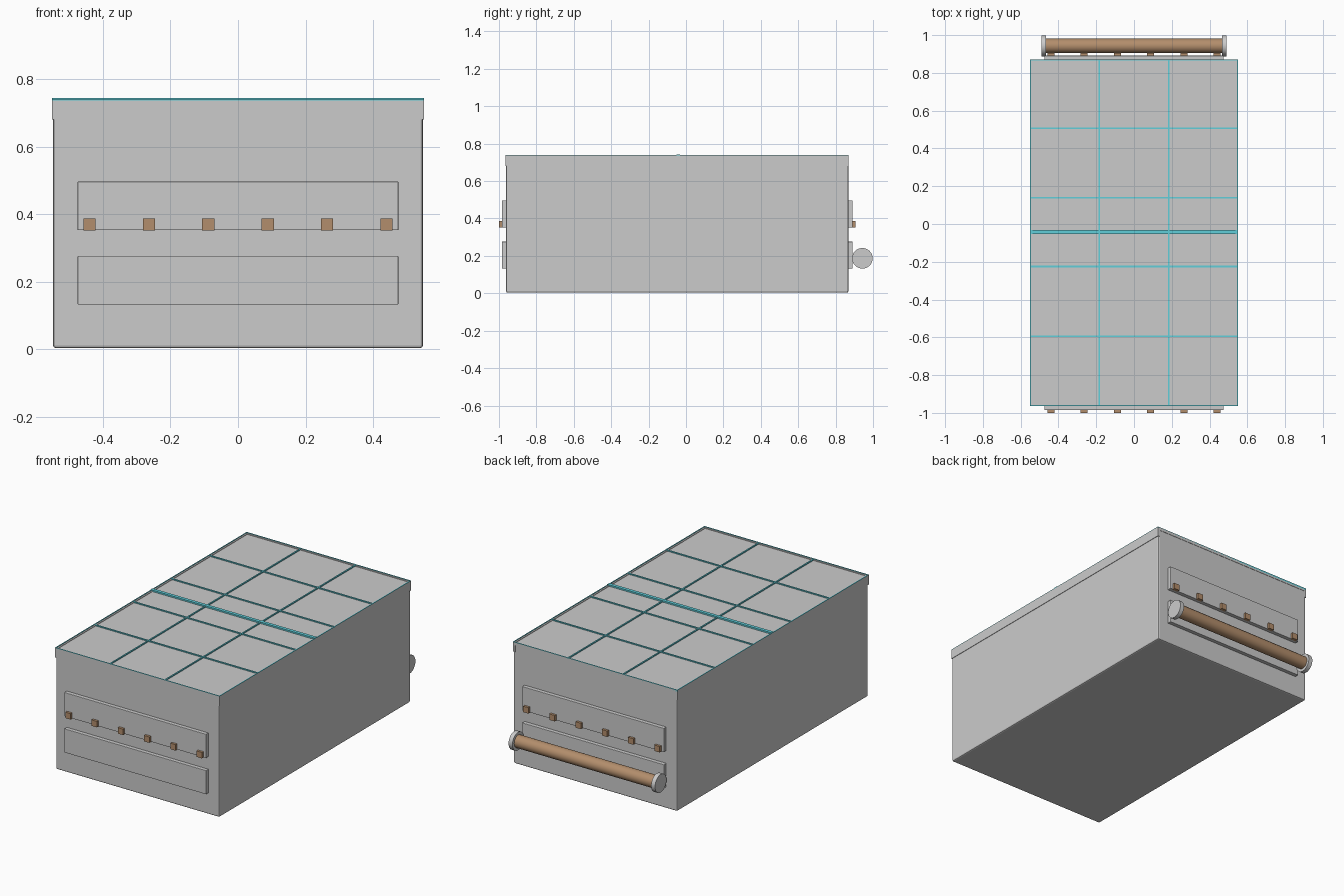
import bpy, math

if "Cube" in bpy.data.objects:
    bpy.data.objects.remove(bpy.data.objects["Cube"])

def material(name, color):
    m = bpy.data.materials.new(name)
    m.diffuse_color = color
    m.use_nodes = True
    m.node_tree.nodes["Principled BSDF"].inputs["Base Color"].default_value = m.diffuse_color
    return m

wood = material("wood_brown", (0.45, 0.27, 0.15, 1))
cyan = material("seam_cyan", (0.12, 0.62, 0.70, 1))

def box(name, x0, x1, y0, y1, z0, z1, mat=None, bevel=0):
    bpy.ops.mesh.primitive_cube_add(size=1, location=((x0+x1)/2, (y0+y1)/2, (z0+z1)/2))
    o = bpy.context.object
    o.name = name
    o.scale = (x1-x0, y1-y0, z1-z0)
    bpy.ops.object.transform_apply(location=False, rotation=False, scale=True)
    if mat:
        o.data.materials.append(mat)
    if bevel:
        b = o.modifiers.new("bevel", 'BEVEL')
        b.width, b.segments = bevel, 2
    return o

def cylinder(name, x, r, length, mat=None, bevel=0):
    bpy.ops.mesh.primitive_cylinder_add(vertices=32, radius=r, depth=length,
        location=(x, 0.943, 0.187), rotation=(0, math.pi/2, 0))
    o = bpy.context.object
    o.name = name
    if mat:
        o.data.materials.append(mat)
    bpy.ops.object.shade_smooth_by_angle(angle=math.radians(40))

X, Y0, Y1, TOP = 0.548, -0.962, 0.868, 0.734

# main body
box("body", -X, X, Y0, Y1, 0.003, TOP, bevel=0.008)

# edge trim round the top
for s, side in ((-1, "left"), (1, "right")):
    xa, xb = sorted((s*0.537, s*0.551))
    box("top_rail_" + side, xa, xb, Y0-0.002, Y1+0.002, 0.68, 0.737)
box("top_rail_front", -0.537, 0.537, Y0-0.002, Y0+0.012, 0.72, 0.737)
box("top_rail_back", -0.537, 0.537, Y1-0.012, Y1+0.002, 0.72, 0.737)

# seams on the lid
ya, yb = Y0-0.002, Y1+0.002
for i, x in enumerate((-0.5485, -0.185, 0.183, 0.5485)):
    w = 0.0025 if abs(x) > 0.5 else 0.004
    box(f"seam_long_{i}", x-w, x+w, ya, yb, 0.73, 0.740, cyan)
for i, y in enumerate((ya+0.0025, -0.593, -0.225, 0.14, 0.507, yb-0.0025)):
    w = 0.0025 if i in (0, 5) else 0.004
    box(f"seam_cross_{i}", -0.551, 0.551, y-w, y+w, 0.73, 0.740, cyan)
box("centre_bar", -0.551, 0.551, -0.052, -0.032, 0.728, 0.743, cyan)

# plates and pegs on both ends
for s, end, y in ((-1, "front", Y0), (1, "back", Y1)):
    a, b = sorted((y - s*0.003, y + s*0.023))
    box("upper_plate_" + end, -0.475, 0.475, a, b, 0.352, 0.496, bevel=0.002)
    box("lower_plate_" + end, -0.475, 0.475, a, b, 0.132, 0.276, bevel=0.002)
    a, b = sorted((y + s*0.018, y + s*0.038))
    for i in range(6):
        x = -0.44 + i*0.176
        box(f"peg_{end}_{i}", x-0.018, x+0.018, a, b, 0.351, 0.387, wood)

# roller on the back
cylinder("roller", 0, 0.038, 0.95, wood)
for s, side in ((-1, "left"), (1, "right")):
    cylinder("roller_cap_" + side, s*0.478, 0.055, 0.026)
